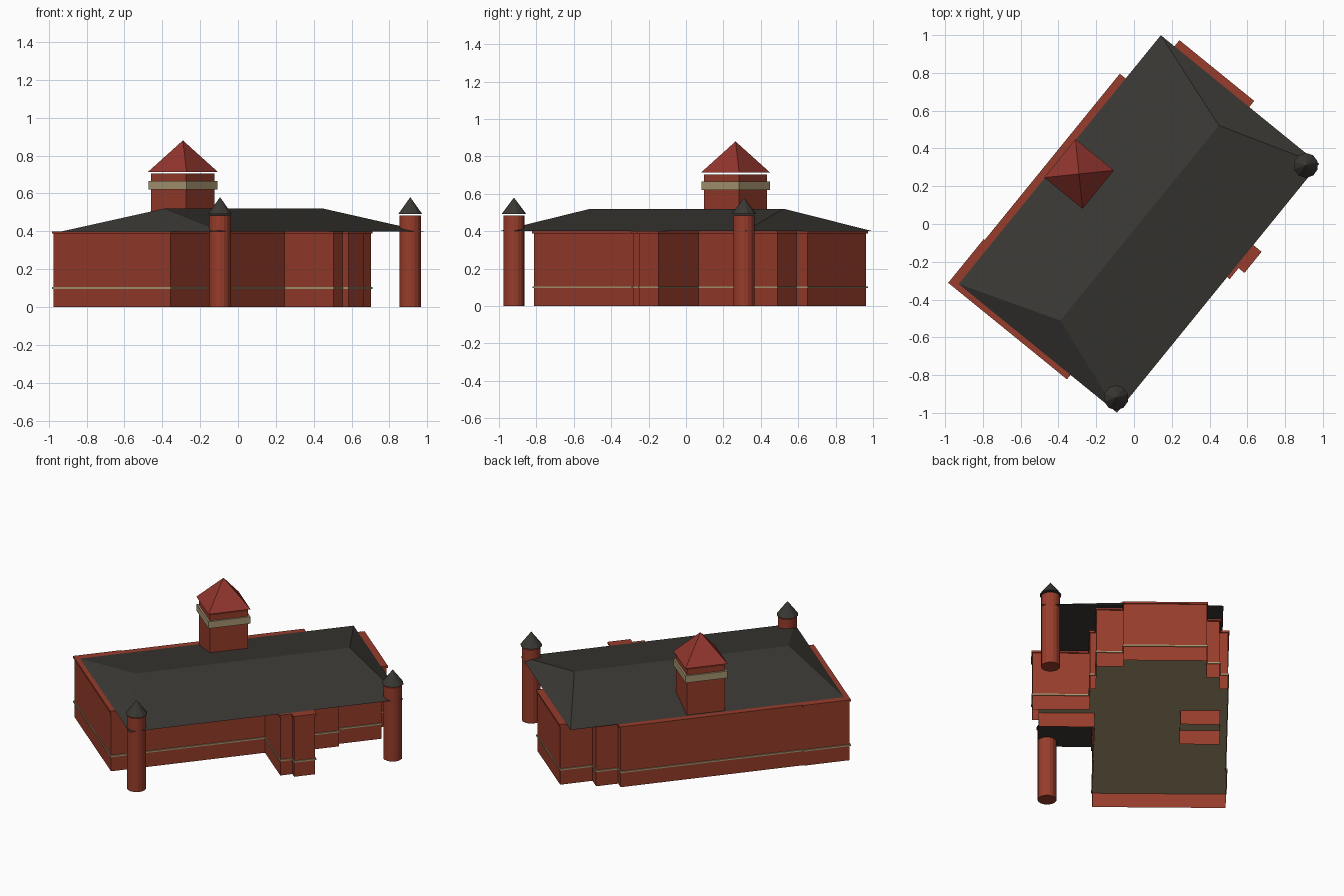
import bpy, bmesh, math
from mathutils import Matrix, Vector

if "Cube" in bpy.data.objects:
    bpy.data.objects.remove(bpy.data.objects["Cube"])

ROT = Matrix.Rotation(math.radians(50.9), 4, 'Z')


def material(name, rgb):
    m = bpy.data.materials.new(name)
    m.diffuse_color = (*rgb, 1)
    m.use_nodes = True
    m.node_tree.nodes["Principled BSDF"].inputs["Base Color"].default_value = m.diffuse_color
    return m


BRICK = material("brick", (0.31, 0.046, 0.024))
TILE = material("red_tile", (0.29, 0.036, 0.027))
STONE = material("stone_band", (0.40, 0.31, 0.17))
SLATE = material("dark_slate", (0.042, 0.039, 0.034))


def finish(bm, name, mat, rotate=True):
    if rotate:
        bm.transform(ROT)
    bmesh.ops.recalc_face_normals(bm, faces=bm.faces)
    me = bpy.data.meshes.new(name)
    bm.to_mesh(me)
    bm.free()
    me.materials.append(mat)
    ob = bpy.data.objects.new(name, me)
    bpy.context.collection.objects.link(ob)
    return ob


def offset(poly, d):
    """Grow a counter-clockwise right-angled outline by d."""
    out = []
    for i, p in enumerate(poly):
        a, p, b = Vector(poly[i - 1]), Vector(p), Vector(poly[(i + 1) % len(poly)])
        e, f = (p - a).normalized(), (b - p).normalized()
        out.append(p + d * Vector((e.y + f.y, -e.x - f.x)))
    return out


def prism(name, poly, z0, z1, mat, capped=True):
    bm = bmesh.new()
    lo = [bm.verts.new((p[0], p[1], z0)) for p in poly]
    hi = [bm.verts.new((p[0], p[1], z1)) for p in poly]
    n = len(poly)
    for i in range(n):
        j = (i + 1) % n
        bm.faces.new((lo[i], lo[j], hi[j], hi[i]))
    if capped:
        bm.faces.new(lo[::-1])
        bm.faces.new(hi)
    return finish(bm, name, mat)


def cone(name, x, y, z0, z1, r0, r1, sides, mat):
    bm = bmesh.new()
    bmesh.ops.create_cone(bm, cap_ends=True, segments=sides, radius1=r0, radius2=r1,
                          depth=z1 - z0)
    bm.transform(Matrix.Translation((x, y, (z0 + z1) / 2)))
    bmesh.ops.remove_doubles(bm, verts=bm.verts, dist=1e-5)
    return finish(bm, name, mat, rotate=False)


def square(cx, cy, h):
    return [(cx - h, cy - h), (cx + h, cy - h), (cx + h, cy + h), (cx - h, cy + h)]


# Stepped wall outline in the building's own axes
plan = [(-.855, .56), (-.855, -.236), (.10, -.236), (.10, -.57), (.175, -.57),
        (.175, -.61), (.305, -.61), (.305, -.27), (.55, -.27), (.55, -.236),
        (.822, -.236), (.822, -.076), (.90, -.076), (.90, .42), (.70, .42),
        (.70, .50), (.563, .50), (.563, .553), (-.571, .553), (-.571, .56)]
prism("walls", plan, 0, 0.392, BRICK, capped=False)
prism("wall_band", offset(plan, .006), 0.095, 0.105, STONE)
prism("wall_coping", offset(plan, .007), 0.388, 0.4, BRICK)

# Hipped roof
bm = bmesh.new()
e = [bm.verts.new((u, w, 0.4)) for u, w in
     [(-.832, -.56), (.865, -.56), (.865, .52), (-.832, .52)]]
r0, r1 = (bm.verts.new((u, -.02, 0.52)) for u in (-.642, .688))
for f in ((e[0], e[1], r1, r0), (e[1], e[2], r1), (e[2], e[3], r0, r1),
          (e[3], e[0], r0), e[::-1]):
    bm.faces.new(f)
finish(bm, "main_roof", SLATE)

# Square tower with band and pyramid roof
tc = (.022, .393)
prism("tower", square(*tc, .119), 0, 0.703, BRICK, capped=False)
prism("tower_top", square(*tc, .119), 0.70, 0.704, BRICK)
prism("tower_band", square(*tc, .13), 0.62, 0.665, STONE)
bm = bmesh.new()
base = [bm.verts.new((*p, 0.714)) for p in square(*tc, .131)]
apex = bm.verts.new((*tc, 0.88))
bm.faces.new(base[::-1])
for i in range(4):
    bm.faces.new((base[i], base[(i + 1) % 4], apex))
finish(bm, "tower_roof", TILE)

# Round corner turrets
for i, (x, y) in enumerate([(.91, .31), (-.095, -.92)]):
    t = cone(f"turret_{i}", x, y, 0, 0.483, .057, .057, 16, BRICK)
    cone(f"turret_roof_{i}", x, y, 0.492, 0.58, .066, 0, 10, SLATE)
